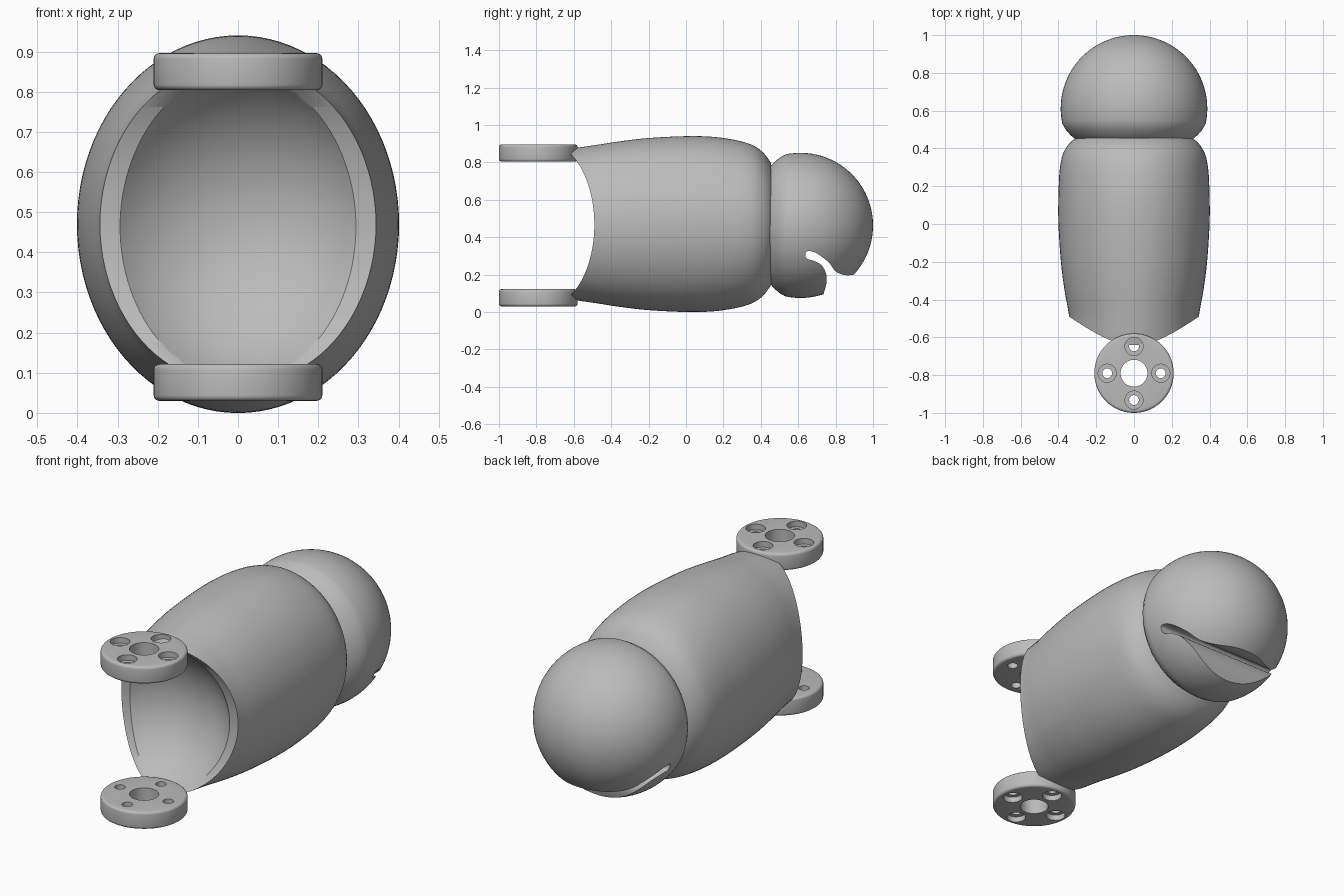
import bpy, bmesh, math
from mathutils import Matrix, Vector

if "Cube" in bpy.data.objects:
    bpy.data.objects.remove(bpy.data.objects["Cube"], do_unlink=True)

grey = bpy.data.materials.new("plain grey")
grey.use_nodes = True
shade = (0.5, 0.5, 0.5, 1)
grey.diffuse_color = shade
grey.node_tree.nodes["Principled BSDF"].inputs["Base Color"].default_value = shade

SEGMENTS = 96
MID_Z = 0.47


def to_object(name, bm):
    bmesh.ops.recalc_face_normals(bm, faces=bm.faces)
    mesh = bpy.data.meshes.new(name)
    bm.to_mesh(mesh)
    bm.free()
    mesh.materials.append(grey)
    ob = bpy.data.objects.new(name, mesh)
    bpy.context.collection.objects.link(ob)
    return ob


def smooth_stations(stations, steps=5):
    """Catmull-Rom curve through the stations."""
    p = [Vector(s) for s in stations]
    p = [2 * p[0] - p[1]] + p + [2 * p[-1] - p[-2]]
    out = []
    for a, b, c, d in zip(p, p[1:], p[2:], p[3:]):
        for i in range(steps):
            t = i / steps
            out.append(0.5 * (2 * b + (c - a) * t + (2 * a - 5 * b + 4 * c - d) * t**2
                              + (3 * b - a - 3 * c + d) * t**3))
    return out + [p[-2]]


def loft(name, stations, z):
    """Skin elliptical rings (y, half width, half height) along y."""
    bm = bmesh.new()
    rings = []
    for y, w, h in stations:
        angles = [math.tau * i / SEGMENTS for i in range(SEGMENTS)]
        rings.append([bm.verts.new((w * math.cos(a), y, z + h * math.sin(a))) for a in angles])
    for r, s in zip(rings, rings[1:]):
        for i in range(SEGMENTS):
            j = (i + 1) % SEGMENTS
            bm.faces.new((r[i], r[j], s[j], s[i]))
    bm.faces.new(rings[0])
    bm.faces.new(rings[-1])
    return to_object(name, bm)


def prism(name, outline):
    """Extrude a (y, z) outline across x."""
    bm = bmesh.new()
    face = bm.faces.new([bm.verts.new((-1, y, z)) for y, z in outline])
    new = bmesh.ops.extrude_face_region(bm, geom=[face])["geom"]
    bmesh.ops.translate(bm, vec=(2, 0, 0), verts=[v for v in new if isinstance(v, bmesh.types.BMVert)])
    return to_object(name, bm)


def cylinder(name, x, y, z, radius, depth, sides=48):
    bm = bmesh.new()
    bmesh.ops.create_cone(bm, cap_ends=True, segments=sides, radius1=radius, radius2=radius,
                          depth=depth, matrix=Matrix.Translation((x, y, z)))
    return to_object(name, bm)


def apply(ob, mod):
    bpy.context.view_layer.objects.active = ob
    bpy.ops.object.modifier_apply(modifier=mod.name)


def cut(ob, cutter):
    mod = ob.modifiers.new("cut", "BOOLEAN")
    mod.operation = "DIFFERENCE"
    mod.solver = "EXACT"
    mod.object = cutter
    cutter.hide_render = True
    apply(ob, mod)
    bpy.data.objects.remove(cutter, do_unlink=True)


def finish(ob, angle=35):
    bpy.ops.object.select_all(action="DESELECT")
    ob.select_set(True)
    bpy.context.view_layer.objects.active = ob
    bpy.ops.object.shade_smooth_by_angle(angle=math.radians(angle))


# Barrel-shaped arm body
body = loft("arm_body", smooth_stations([
    (-0.70, 0.325, 0.385), (-0.60, 0.335, 0.405), (-0.48, 0.345, 0.423), (-0.35, 0.368, 0.443),
    (-0.2, 0.387, 0.46), (0, 0.4, 0.47), (0.15, 0.4, 0.466), (0.28, 0.394, 0.446),
    (0.36, 0.38, 0.42), (0.41, 0.355, 0.385), (0.44, 0.328, 0.348), (0.455, 0.305, 0.325)]), MID_Z)

# Scooped front edge, leaving a tongue above and below
arc = [(-0.75 + 0.26 * math.cos(a), MID_Z - 0.003 + 0.44 * math.sin(a))
       for a in [math.pi * (i / 64 - 0.5) for i in range(65)]]
cut(body, prism("scoop_cutter", arc + [(-1.2, 0.907), (-1.2, 0.027)]))

# Round socket inside the front
bm = bmesh.new()
bmesh.ops.create_uvsphere(bm, u_segments=96, v_segments=64, radius=0.42,
                          matrix=Matrix.Translation((0, -0.79, MID_Z - 0.005)))
cut(body, to_object("socket_cutter", bm))
finish(body)

# Ball head with a short neck
R, CY = 0.388, 0.612
ball = [(0.44, 0.3, 0.3), (0.455, 0.318, 0.318), (0.47, 0.336, 0.336), (0.5, 0.362, 0.362)]
for i in range(41):
    a = math.radians(102 - 101.5 * i / 40)
    ball.append((CY + R * math.cos(a), R * math.sin(a), R * math.sin(a)))
head = loft("ball_head", ball, 0.463)

# Hooked slot that leaves a curved lip under the head
slot = smooth_stations([(0.735, 0.095), (0.75, 0.15), (0.75, 0.2), (0.725, 0.25), (0.68, 0.275),
                        (0.645, 0.285), (0.638, 0.31), (0.65, 0.325), (0.685, 0.32), (0.73, 0.293),
                        (0.77, 0.257), (0.8, 0.217), (0.845, 0.198), (0.9, 0.197)], 4)
cut(head, prism("slot_cutter", [tuple(p) for p in slot] + [(1.2, 0.197), (1.2, -0.1), (0.735, -0.1)]))
finish(head)

# Bolt flanges, counterbored on their outer faces
FY = -0.79
for name, z, side in (("upper_flange", 0.85, 1), ("lower_flange", 0.076, -1)):
    flange = cylinder(name, 0, FY, z, 0.21, 0.092, SEGMENTS)
    bevel = flange.modifiers.new("bevel", "BEVEL")
    bevel.width = 0.014
    bevel.segments = 4
    bevel.limit_method = "ANGLE"
    bevel.angle_limit = math.radians(40)
    apply(flange, bevel)
    cut(flange, cylinder("bore_cutter", 0, FY, z, 0.071, 0.3))
    for k in range(4):
        a = k * math.pi / 2
        x, y = 0.142 * math.cos(a), FY + 0.142 * math.sin(a)
        cut(flange, cylinder("bolt_cutter", x, y, z, 0.026, 0.3, 32))
        cut(flange, cylinder("counterbore_cutter", x, y, z + side * 0.066, 0.048, 0.1, 32))
    finish(flange)
